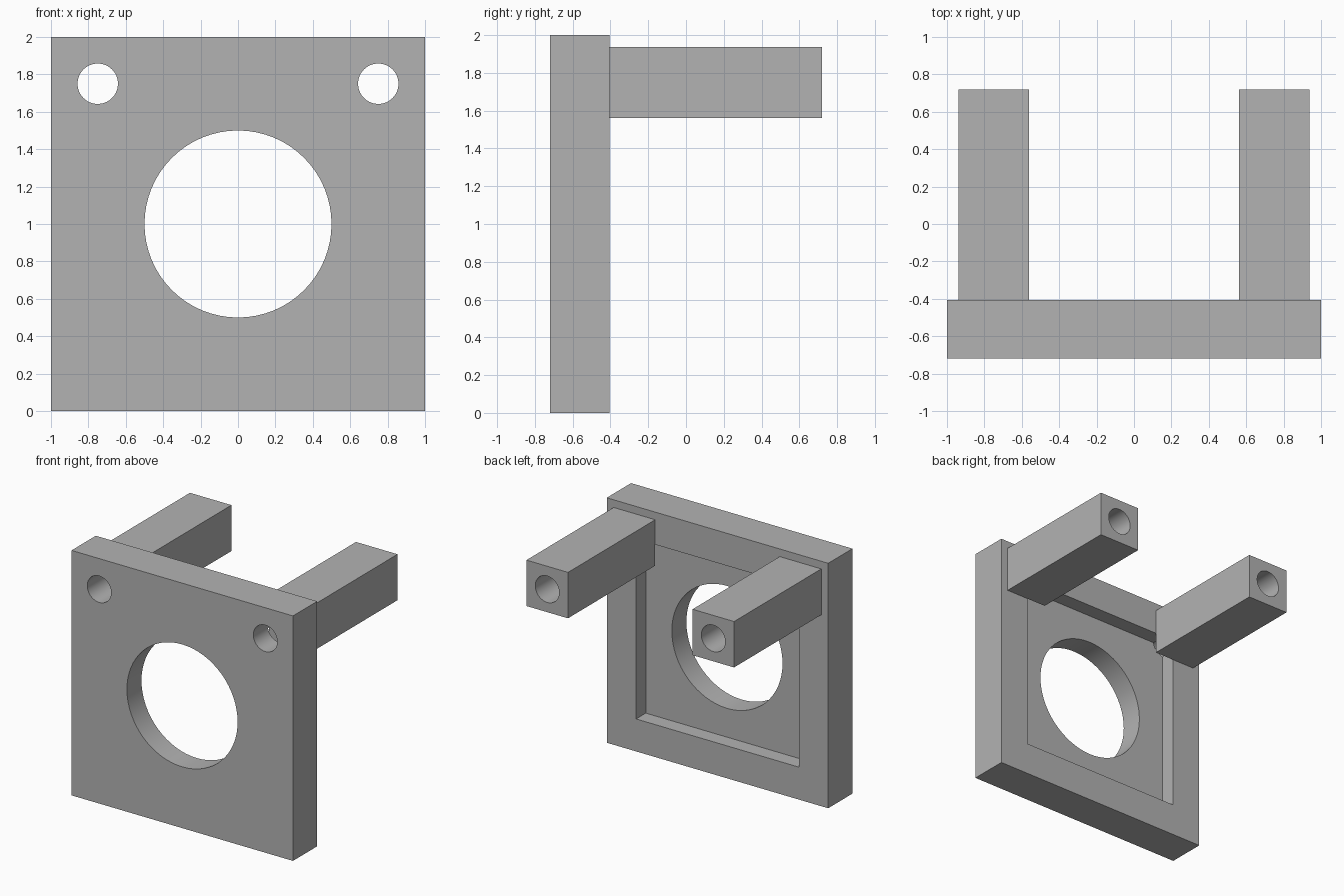
import bpy
from math import pi, radians

if "Cube" in bpy.data.objects:
    bpy.data.objects.remove(bpy.data.objects["Cube"], do_unlink=True)

FRONT, BACK, END = -0.719, -0.406, 0.719
HOLE_X, HOLE_Z, HOLE_R = 0.75, 1.75, 0.108
POST = 0.375
RECESS, RECESS_DEPTH = 1.47, 0.125

grey = bpy.data.materials.new("plain grey")
grey.use_nodes = True
COLOUR = (0.45, 0.45, 0.45, 1)
grey.diffuse_color = COLOUR
grey.node_tree.nodes["Principled BSDF"].inputs["Base Color"].default_value = COLOUR


def box(name, x, z, width, height, y0, y1):
    bpy.ops.mesh.primitive_cube_add(size=1, location=(x, (y0 + y1) / 2, z))
    ob = bpy.context.object
    ob.name = name
    ob.scale = (width, y1 - y0, height)
    bpy.ops.object.transform_apply(location=False, rotation=False, scale=True)
    return ob


def bore(name, x, z, radius):
    bpy.ops.mesh.primitive_cylinder_add(vertices=64, radius=radius, depth=4,
                                        location=(x, 0, z), rotation=(pi / 2, 0, 0))
    ob = bpy.context.object
    ob.name = name
    return ob


def cut(ob, cutters):
    for cutter in cutters:
        mod = ob.modifiers.new("cut", 'BOOLEAN')
        mod.operation = 'DIFFERENCE'
        mod.solver = 'EXACT'
        mod.object = cutter
    bpy.ops.object.select_all(action='DESELECT')
    ob.select_set(True)
    bpy.context.view_layer.objects.active = ob
    for mod in list(ob.modifiers):
        bpy.ops.object.modifier_apply(modifier=mod.name)
    ob.data.materials.clear()
    ob.data.materials.append(grey)
    bpy.ops.object.shade_smooth_by_angle(angle=radians(30))


# Cutters: large opening, square rear recess, two screw bores
opening = bore("opening_cutter", 0, 1, 0.5)
recess = box("recess_cutter", 0, 1, RECESS, RECESS, BACK - RECESS_DEPTH, BACK + 0.1)
bores = {"left": bore("left_bore_cutter", HOLE_X, HOLE_Z, HOLE_R),
         "right": bore("right_bore_cutter", -HOLE_X, HOLE_Z, HOLE_R)}

# Front plate
plate = box("front_plate", 0, 1, 2, 2, FRONT, BACK)
cut(plate, [recess, opening, *bores.values()])

# Rear posts, bored through their length
for side, cutter in bores.items():
    post = box(side + "_post", cutter.location.x, HOLE_Z, POST, POST, BACK, END)
    cut(post, [cutter])

# Remove the cutters
for cutter in (opening, recess, *bores.values()):
    bpy.data.objects.remove(cutter, do_unlink=True)
